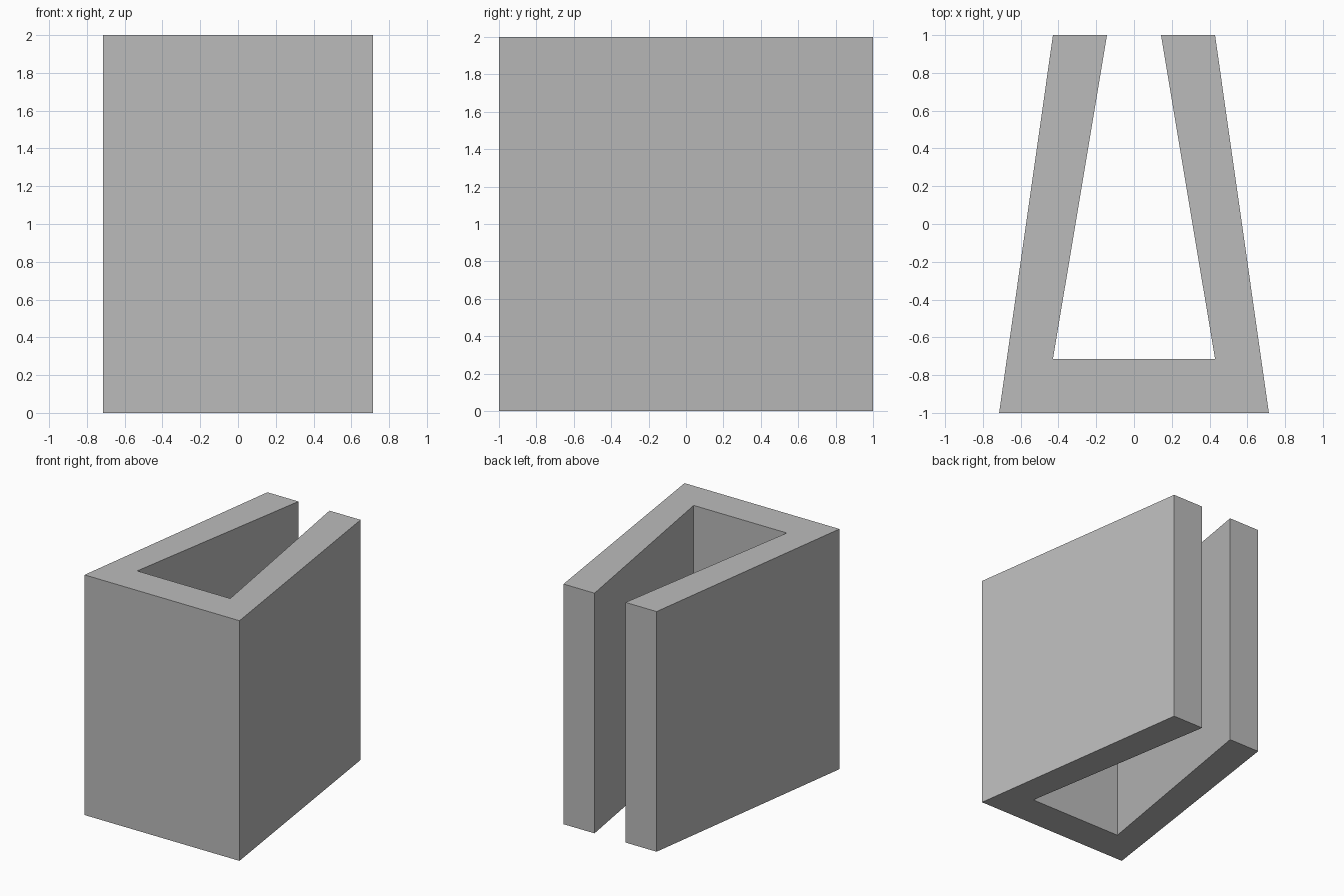
import bpy
import bmesh

cube = bpy.data.objects.get("Cube")
if cube:
    bpy.data.objects.remove(cube, do_unlink=True)

HEIGHT = 2.0

# Plain grey finish
GREY = (0.5, 0.5, 0.5, 1.0)
grey = bpy.data.materials.new("plain grey")
grey.use_nodes = True
grey.diffuse_color = GREY
grey.node_tree.nodes["Principled BSDF"].inputs["Base Color"].default_value = GREY

# Plan of the +x half: outer front corner round to inner front corner
half = [(0.714, -1), (0.429, 1), (0.143, 1), (0.429, -0.714)]
plan = half + [(-x, y) for x, y in reversed(half)]

# Tapered channel: one flat profile raised to full height
bm = bmesh.new()
base = bm.faces.new([bm.verts.new((x, y, 0)) for x, y in plan])
raised = bmesh.ops.extrude_face_region(bm, geom=[base], use_keep_orig=True)
top = [v for v in raised["geom"] if isinstance(v, bmesh.types.BMVert)]
bmesh.ops.translate(bm, verts=top, vec=(0, 0, HEIGHT))
bmesh.ops.recalc_face_normals(bm, faces=bm.faces)

mesh = bpy.data.meshes.new("tapered_channel")
bm.to_mesh(mesh)
bm.free()
mesh.materials.append(grey)
channel = bpy.data.objects.new("tapered_channel", mesh)
bpy.context.collection.objects.link(channel)
